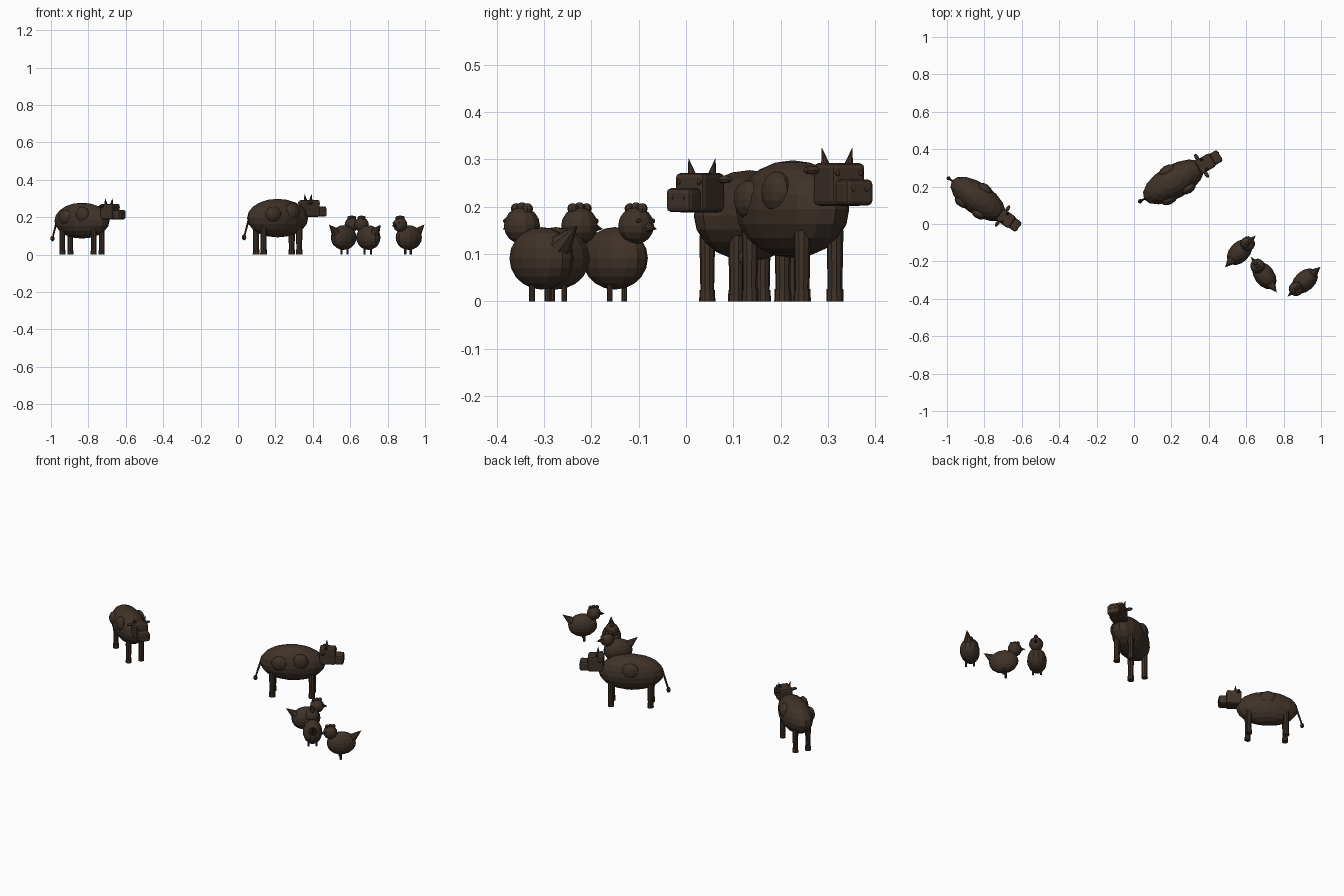
import bpy, bmesh
from math import radians
from mathutils import Matrix, Vector

if "Cube" in bpy.data.objects:
    bpy.data.objects.remove(bpy.data.objects["Cube"])

hide = bpy.data.materials.new("dark_brown")
hide.diffuse_color = (0.05, 0.032, 0.022, 1)
hide.use_nodes = True
hide.node_tree.nodes["Principled BSDF"].inputs["Base Color"].default_value = hide.diffuse_color


def finish(bm, name, frame, bevel=0):
    """Place a part in its animal's frame and link it."""
    bm.transform(frame)
    me = bpy.data.meshes.new(name)
    bm.to_mesh(me)
    bm.free()
    me.materials.append(hide)
    ob = bpy.data.objects.new(name, me)
    bpy.context.collection.objects.link(ob)
    if bevel:
        m = ob.modifiers.new("bevel", 'BEVEL')
        m.width, m.segments = bevel, 2
    return ob


def ball(name, frame, pos, radii, seg=16, rings=10):
    bm = bmesh.new()
    bmesh.ops.create_uvsphere(bm, u_segments=seg, v_segments=rings, radius=1)
    bm.transform(Matrix.Translation(pos) @ Matrix.Diagonal((*radii, 1)))
    finish(bm, name, frame)


def box(name, frame, pos, size, bevel):
    bm = bmesh.new()
    bmesh.ops.create_cube(bm, size=1)
    bm.transform(Matrix.Translation(pos) @ Matrix.Diagonal((*size, 1)))
    finish(bm, name, frame, bevel)


def rod(name, frame, p0, p1, r0, r1, seg=10):
    """Tapered rod or cone from p0 to p1."""
    p0, p1 = Vector(p0), Vector(p1)
    d = p1 - p0
    bm = bmesh.new()
    bmesh.ops.create_cone(bm, cap_ends=True, segments=seg, radius1=r0,
                          radius2=r1, depth=d.length)
    bm.transform(Matrix.Translation((p0 + p1) / 2)
                 @ d.to_track_quat('Z', 'Y').to_matrix().to_4x4())
    finish(bm, name, frame)


def frame_at(x, y, angle, scale=1):
    return (Matrix.Translation((x, y, 0)) @ Matrix.Rotation(radians(angle), 4, 'Z')
            @ Matrix.Scale(scale, 4))


def cow(f):
    ball("cow_body", f, (0, 0, .195), (.183, .09, .103))
    # raised hide patches
    for p, r in (((.05, -.068, .23), (.045, .028, .045)),
                 ((-.065, -.068, .215), (.048, .028, .042)),
                 ((0, .068, .228), (.05, .03, .045))):
        ball("cow_patch", f, p, r, 12, 8)
    # head and muzzle
    box("cow_head", f, (.196, 0, .247), (.09, .08, .09), .01)
    box("cow_muzzle", f, (.26, 0, .23), (.052, .068, .055), .01)
    for s in (-1, 1):
        rod("cow_horn", f, (.188, s * .027, .283), (.188, s * .037, .324), .011, .0005, 8)
        ball("cow_ear", f, (.172, s * .052, .277), (.011, .022, .009), 8, 6)
        ball("cow_eye", f, (.238, s * .028, .271), (.007, .007, .007), 8, 6)
        ball("cow_nostril", f, (.286, s * .016, .236), (.003, .005, .005), 8, 6)
        # legs with hooves
        for x in (-.11, .11):
            rod("cow_leg", f, (x, s * .04, .02), (x, s * .04, .15), .0155, .018)
            rod("cow_hoof", f, (x, s * .04, 0), (x, s * .04, .026), .0185, .0175)
    # tail with tuft
    rod("cow_tail", f, (-.168, 0, .225), (-.205, 0, .1), .006, .005, 8)
    ball("cow_tail_tuft", f, (-.207, 0, .092), (.012, .012, .016), 8, 6)


def hen(f):
    ball("hen_body", f, (0, 0, .091), (.082, .054, .066), 14, 10)
    ball("hen_head", f, (.062, 0, .16), (.039, .039, .039), 12, 8)
    for dx, z in ((-.018, .196), (0, .198), (.018, .196)):
        ball("hen_comb", f, (.062 + dx, 0, z), (.0115, .0115, .0115), 8, 6)
    rod("hen_beak", f, (.092, 0, .157), (.122, 0, .153), .013, .0005, 8)
    rod("hen_tail", f, (-.045, 0, .106), (-.112, 0, .16), .034, .0005, 8)
    for s in (-1, 1):
        ball("hen_eye", f, (.09, s * .022, .17), (.005, .005, .005), 8, 6)
        rod("hen_leg", f, (.006, s * .022, 0), (.006, s * .022, .05), .006, .006, 8)


# two cows and three hens
cow(frame_at(.212, .225, 30))
cow(frame_at(-.834, .134, -35, .93))
hen(frame_at(.565, -.15, 46))
hen(frame_at(.697, -.275, 126))
hen(frame_at(.913, -.305, 222))
